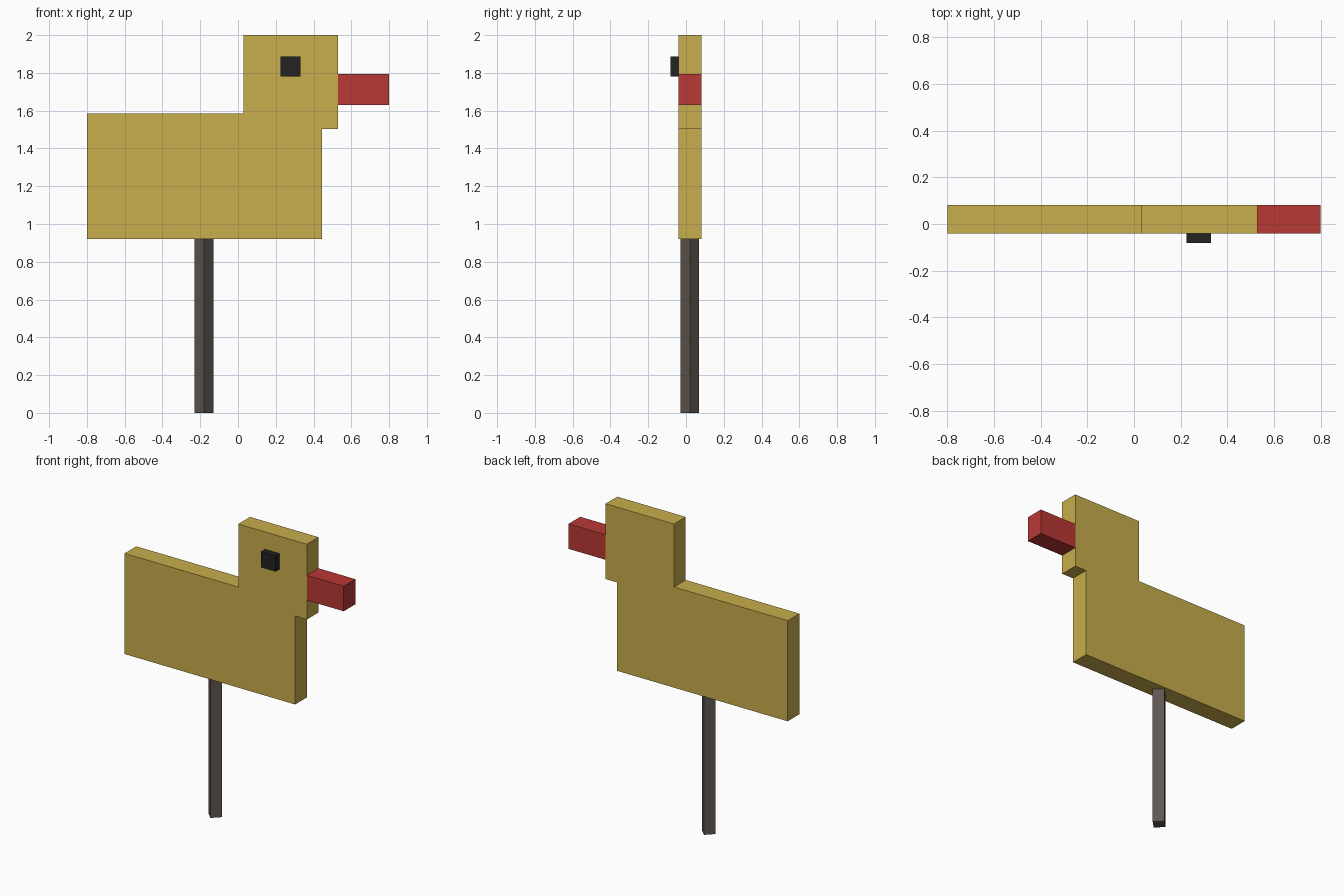
import bpy
import bmesh
import math

if "Cube" in bpy.data.objects:
    bpy.data.objects.remove(bpy.data.objects["Cube"])


def material(name, rgb):
    # sRGB 0-255 to linear diffuse colour
    lin = [(c / 255 / 12.92) if c < 11 else ((c / 255 + 0.055) / 1.055) ** 2.4 for c in rgb]
    m = bpy.data.materials.new(name)
    m.diffuse_color = (*lin, 1)
    m.use_nodes = True
    m.node_tree.nodes["Principled BSDF"].inputs["Base Color"].default_value = m.diffuse_color
    return m


def prism(name, profile, axis, start, end, mat):
    """Extrude a 2D profile along y (profile in x, z) or z (profile in x, y)."""
    bm = bmesh.new()
    place = (lambda a, b: (a, start, b)) if axis == 'y' else (lambda a, b: (a, b, start))
    face = bm.faces.new([bm.verts.new(place(a, b)) for a, b in profile])
    depth = end - start
    move = (0, depth, 0) if axis == 'y' else (0, 0, depth)
    top = bmesh.ops.extrude_face_region(bm, geom=[face])
    bmesh.ops.translate(bm, vec=move, verts=[v for v in top['geom'] if isinstance(v, bmesh.types.BMVert)])
    bmesh.ops.recalc_face_normals(bm, faces=bm.faces)
    mesh = bpy.data.meshes.new(name)
    bm.to_mesh(mesh)
    bm.free()
    mesh.materials.append(mat)
    ob = bpy.data.objects.new(name, mesh)
    bpy.context.collection.objects.link(ob)
    return ob


def rect(x0, x1, z0, z1):
    return [(x0, z0), (x1, z0), (x1, z1), (x0, z1)]


gold = material("gold yellow", (200, 174, 76))
red = material("beak red", (184, 56, 53))
brown = material("dark grey brown", (96, 87, 80))
black = material("black", (35, 35, 35))

FRONT, BACK = -0.04, 0.082

# Flat bird board: body and head in one outline
outline = [(-0.80, 0.92), (0.445, 0.92), (0.445, 1.503), (0.53, 1.503),
           (0.53, 2.0), (0.03, 2.0), (0.03, 1.584), (-0.80, 1.584)]
prism("body", outline, 'y', FRONT, BACK, gold)

# Beak and the single eye on the front side
prism("beak", rect(0.53, 0.80, 1.63, 1.795), 'y', FRONT, BACK, red)
prism("eye", rect(0.226, 0.33, 1.782, 1.886), 'y', -0.082, FRONT, black)

# Four-sided post standing corner-on
post = [(-0.18 + 0.05 * math.cos(i * math.pi / 2), 0.02 + 0.05 * math.sin(i * math.pi / 2)) for i in range(4)]
prism("post", post, 'z', 0.0, 0.92, brown)
